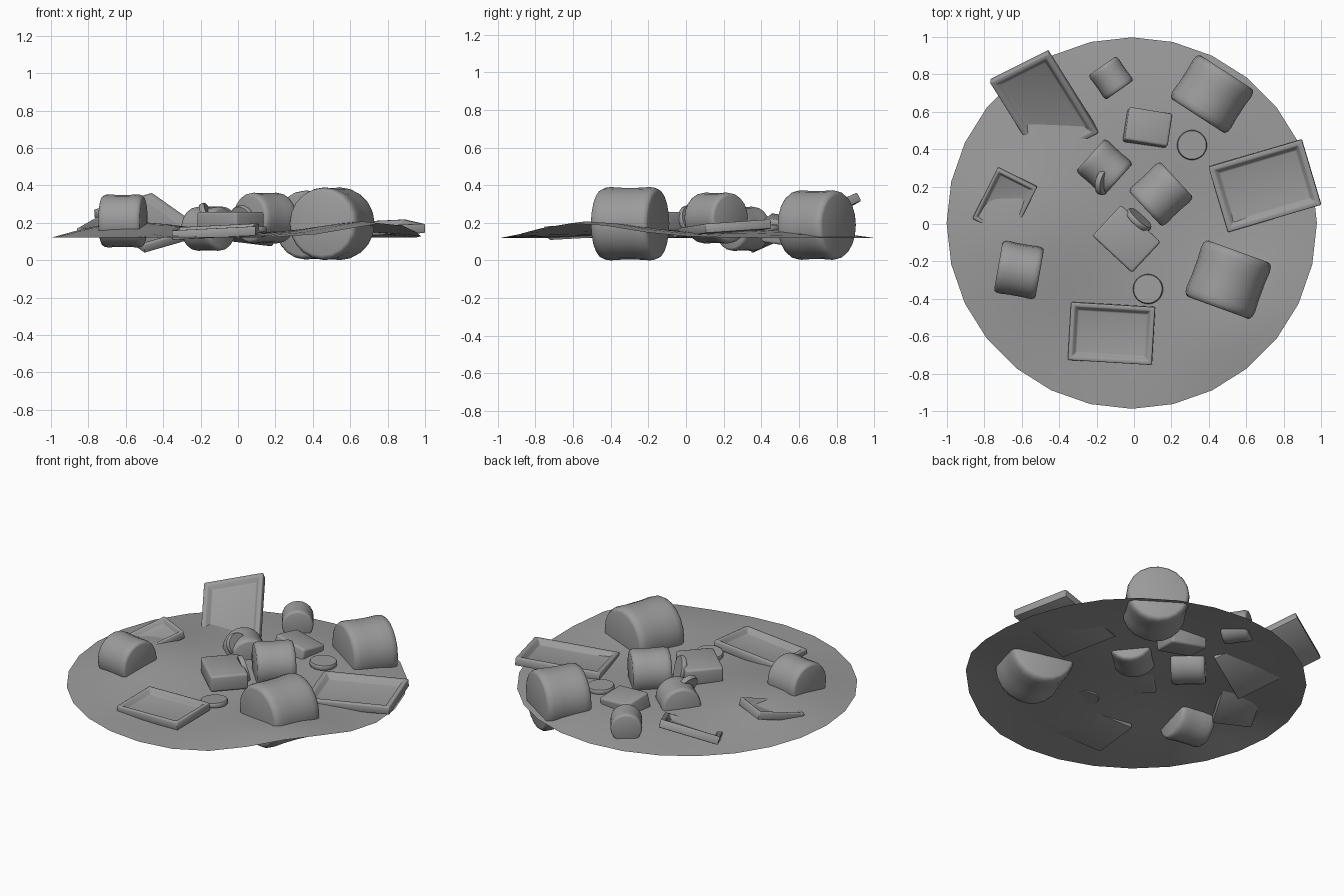
import bpy, bmesh, math
from mathutils import Vector, Matrix

if "Cube" in bpy.data.objects:
    bpy.data.objects.remove(bpy.data.objects["Cube"])

# One mid grey for every part
GREY = bpy.data.materials.new("mid_grey")
GREY.diffuse_color = (.33, .33, .33, 1)
GREY.use_nodes = True
GREY.node_tree.nodes["Principled BSDF"].inputs["Base Color"].default_value = GREY.diffuse_color


def finish(name, bm, matrix=None, angle=40):
    """Turn a bmesh into a named, smooth shaded object."""
    bmesh.ops.recalc_face_normals(bm, faces=bm.faces)
    me = bpy.data.meshes.new(name)
    bm.to_mesh(me)
    bm.free()
    me.materials.append(GREY)
    ob = bpy.data.objects.new(name, me)
    bpy.context.collection.objects.link(ob)
    if matrix:
        ob.matrix_world = matrix
    bpy.ops.object.select_all(action='DESELECT')
    bpy.context.view_layer.objects.active = ob
    ob.select_set(True)
    bpy.ops.object.shade_smooth_by_angle(angle=math.radians(angle))
    return ob


def frame(centre, u, v):
    """Placement with local x along u and local y close to v."""
    x = Vector(u).normalized()
    z = x.cross(Vector(v)).normalized()
    y = z.cross(x)
    m = Matrix((x, y, z)).transposed().to_4x4()
    m.translation = centre
    return m


def lathe(name, profile, matrix, steps):
    """Spin (x, radius) points around the local x axis and cap the ends."""
    bm = bmesh.new()
    rings = []
    for x, r in profile:
        rings.append([bm.verts.new((x, r * math.cos(2 * math.pi * i / steps),
                                    r * math.sin(2 * math.pi * i / steps))) for i in range(steps)])
    for a, b in zip(rings, rings[1:]):
        for i in range(steps):
            j = (i + 1) % steps
            bm.faces.new((a[i], a[j], b[j], b[i]))
    bm.faces.new(rings[0])
    bm.faces.new(rings[-1])
    return finish(name, bm, matrix)


def drum(name, centre, angle, length, r):
    """Lying drum with rounded shoulders and a slight waist."""
    h = length / 2
    half = [(h, .87), (.97 * h, .93), (.87 * h, .98), (.7 * h, 1), (.3 * h, .98)]
    pts = [(-x, k * r) for x, k in half] + [(x, k * r) for x, k in reversed(half)]
    a = math.radians(angle)
    u = (math.cos(a), math.sin(a), 0)
    lathe(name, pts, frame(centre, u, (-u[1], u[0], 0)), 20)


def coin(name, centre, normal, r=.08, t=.03):
    """Thin round lid with softened rim."""
    h = t / 2
    pts = [(-h, r * .95), (-h * .6, r), (h * .6, r), (h, r * .95)]
    lathe(name, pts, frame(centre, normal, (.3, -.4, .1)), 24)


def bevelled_box(bm, sx, sy, sz):
    bmesh.ops.create_cube(bm, size=1)
    bmesh.ops.scale(bm, vec=(sx, sy, sz), verts=bm.verts)


def tray(name, centre, u, v, length, width, depth=.05):
    """Shallow open tray: inset top, sloping inner walls, sunken floor."""
    bm = bmesh.new()
    bevelled_box(bm, length, width, depth)
    bm.faces.ensure_lookup_table()
    top = max(bm.faces, key=lambda f: f.calc_center_median().z)
    bmesh.ops.inset_region(bm, faces=[top], thickness=width * .1)
    bmesh.ops.inset_region(bm, faces=[top], thickness=width * .08, depth=-depth * .6)
    bmesh.ops.bevel(bm, geom=bm.edges[:], offset=.006, segments=2, affect='EDGES', profile=.5)
    finish(name, bm, frame(centre, u, v))


def block(name, centre, u, v, size):
    bm = bmesh.new()
    bevelled_box(bm, *size)
    bmesh.ops.bevel(bm, geom=bm.edges[:], offset=.014, segments=3, affect='EDGES', profile=.5)
    finish(name, bm, frame(centre, u, v))


# Rolling round ground sheet: low dome plus soft hills (x, y, height, spread)
HILLS = [(.76, -.55, .08, .28), (-.6, -.05, .065, .3), (.25, .6, .025, .3), (-.1, -.65, -.02, .25)]


def height(x, y):
    z = .12 + .025 * (1 - min(math.hypot(x, y), 1) ** 4)
    for hx, hy, h, s in HILLS:
        fade = 1 if hx > .6 else 1 - min(math.hypot(x, y), 1) ** 6
        z += h * fade * math.exp(-((x - hx) ** 2 + (y - hy) ** 2) / (2 * s * s))
    return z


bm = bmesh.new()
N, RINGS = 28, 8
centre = bm.verts.new((-.012, .005, height(0, 0)))
prev = None
for k in range(1, RINGS + 1):
    ring = []
    for i in range(N):
        a = 2 * math.pi * i / N
        x, y = k / RINGS * math.cos(a), k / RINGS * math.sin(a)
        ring.append(bm.verts.new((-.012 + .99 * x, .005 + .993 * y, height(x, y))))
    for i in range(N):
        j = (i + 1) % N
        bm.faces.new((centre, ring[i], ring[j]) if prev is None else (prev[i], ring[i], ring[j], prev[j]))
    prev = ring
ground = finish("ground", bm, angle=60)

# Half buried drums: centre, axis angle, length, radius
drums = [((.417, .695, .188), 57, .28, .185), ((.503, -.297, .195), 70, .32, .195),
         ((-.615, -.246, .21), -10, .225, .142), ((-.123, .781, .195), 125, .16, .093),
         ((-.158, .303, .168), -42, .2, .118), ((.144, .16, .225), 43, .23, .136)]
for n, d in enumerate(drums):
    drum(f"drum_{n + 1}", *d)

# Tilted trays sunk into the ground
tray("tray_back", (-.48, .63, .2), (.27, -.43, -.19), (.3, .2, .11), .54, .36)
tray("tray_right", (.70, .205, .17), (.95, .28, .045), (-.28, .95, .065), .52, .365)
tray("tray_front", (-.12, -.585, .153), (1, -.06, .05), (.05, 1, .055), .45, .31)
tray("tray_left", (-.69, .115, .183), (-.44, -.88, -.25), (.88, -.44, 0), .31, .235)

# Solid blocks
block("block_front", (-.04, -.08, .208), (.73, -.68, 0), (.68, .73, 0), (.29, .225, .1))
block("block_back", (.07, .513, .162), (.98, -.16, -.12), (.2, .97, -.15), (.235, .18, .13))

# Round lids, two flat and two standing
coin("lid_back", (.31, .422, .175), (.03, .02, 1))
coin("lid_front", (.075, -.348, .158), (-.08, .05, 1))
coin("lid_standing_1", (.025, .022, .215), (.66, .74, .25))
coin("lid_standing_2", (-.165, .225, .24), (.85, -.2, .4), .07)
